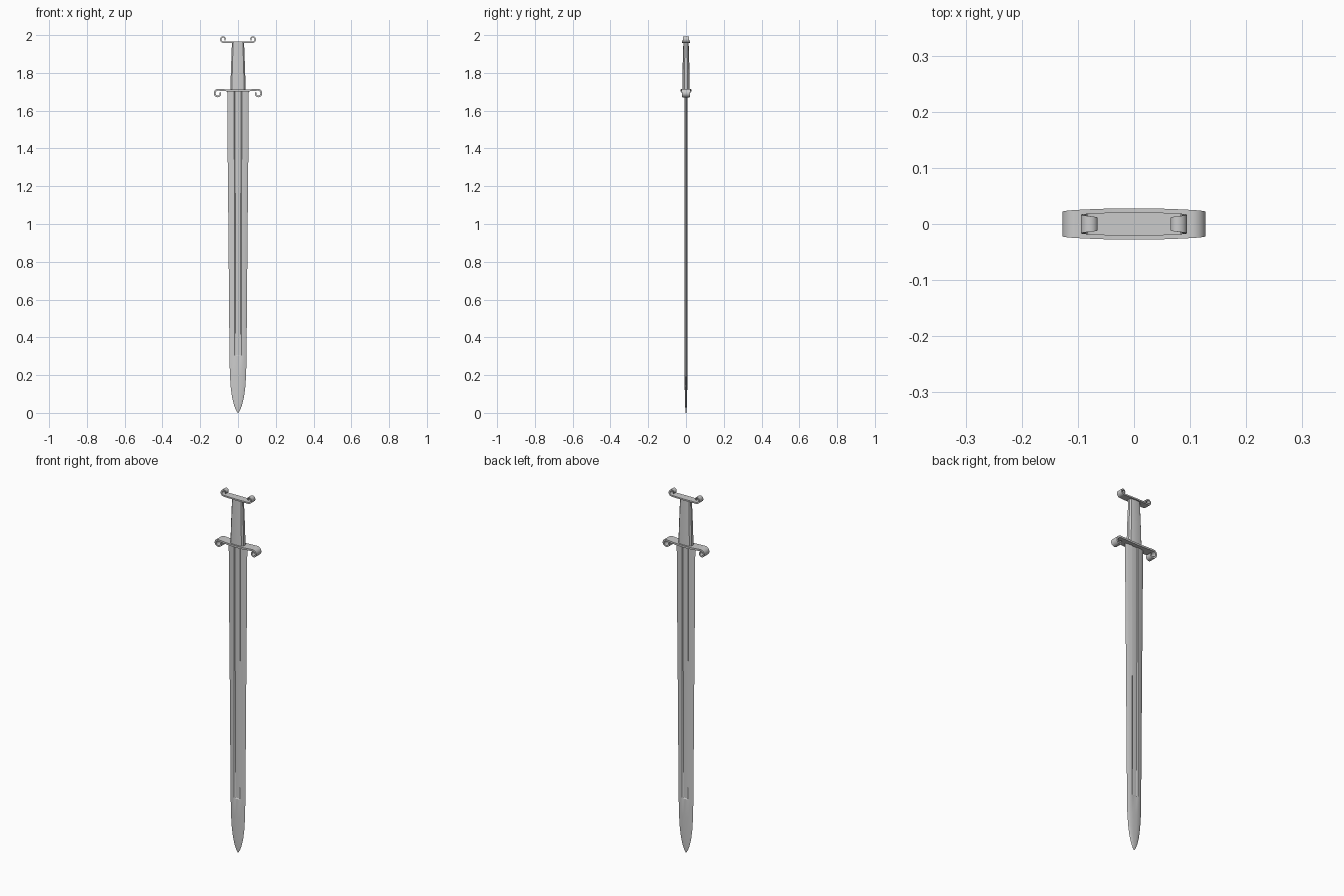
import bpy, bmesh, math

if "Cube" in bpy.data.objects:
    bpy.data.objects.remove(bpy.data.objects["Cube"])


def finish(name, rings, angle=35):
    """Skin a list of closed rings, cap both ends and shade."""
    bm = bmesh.new()
    loops = [[bm.verts.new(p) for p in ring] for ring in rings]
    n = len(loops[0])
    for a, b in zip(loops, loops[1:]):
        for i in range(n):
            j = (i + 1) % n
            bm.faces.new((a[i], a[j], b[j], b[i]))
    bm.faces.new(loops[0])
    bm.faces.new(loops[-1])
    bmesh.ops.remove_doubles(bm, verts=bm.verts, dist=1e-5)
    bmesh.ops.recalc_face_normals(bm, faces=bm.faces)
    mesh = bpy.data.meshes.new(name)
    bm.to_mesh(mesh)
    bm.free()
    obj = bpy.data.objects.new(name, mesh)
    bpy.context.collection.objects.link(obj)
    bpy.ops.object.select_all(action='DESELECT')
    obj.select_set(True)
    bpy.context.view_layer.objects.active = obj
    bpy.ops.object.shade_smooth_by_angle(angle=math.radians(angle))
    return obj


def blade_ring(z, w, t, groove, depth):
    """Lens-shaped section with a sunken central groove on both faces."""
    def lens(x):
        return t * (1 - (x / w) ** 2) + 0.0008
    g = min(groove, w * 0.4)
    half = [(w, 0), (w * 0.8, lens(w * 0.8)), ((w + g) / 2, lens((w + g) / 2)),
            (g, lens(g)), (g * 0.75, lens(g) - depth), (0, lens(0) - depth)]
    quarter = half + [(-x, y) for x, y in half[-2::-1]]
    ring = quarter + [(x, -y) for x, y in quarter[-2:0:-1]]
    return [(x, y, z) for x, y in ring]


# Blade: z, half width, half thickness, groove half width, groove depth
finish("blade", [blade_ring(*s) for s in [
    (0.0, 0.001, 0.0005, 0.018, 0), (0.015, 0.011, 0.002, 0.018, 0),
    (0.04, 0.021, 0.004, 0.018, 0), (0.08, 0.031, 0.005, 0.018, 0),
    (0.13, 0.038, 0.006, 0.018, 0), (0.2, 0.043, 0.007, 0.018, 0),
    (0.3, 0.045, 0.0075, 0.018, 0), (0.305, 0.0451, 0.0075, 0.018, 0.003),
    (1.0, 0.051, 0.008, 0.019, 0.004), (1.4, 0.055, 0.008, 0.02, 0.004),
    (1.71, 0.057, 0.008, 0.02, 0.004)]], 25)


# Grip: flattened, tapering, bevelled section
def grip_ring(z, w, d):
    q = [(w, d * 0.4), (w * 0.8, d * 0.85), (w * 0.4, d)]
    top = q + [(-x, y) for x, y in reversed(q)]
    return [(x, y, z) for x, y in top + [(-x, -y) for x, y in top]]


finish("grip", [grip_ring(1.705, 0.041, 0.02), grip_ring(1.83, 0.037, 0.018),
                grip_ring(1.962, 0.032, 0.014)])


def scroll_bar(name, z, cx, r, rise, thick, mid_d, bend_d, end_d, up, turn):
    """Flat bar along x with both ends rolled into scrolls (up = 1 or -1)."""
    side = []  # x, z, half depth, half thickness, normal
    for i in range(5):
        f = i / 5
        side.append((cx * f, z + rise * f * f,
                     mid_d + (bend_d - mid_d) * f * f, thick / 2, (0, -up)))
    steps = 20
    zc = z + rise + up * r
    for i in range(steps + 1):
        f = i / steps
        a = math.radians(turn) * f
        rad = r * (1 - 0.5 * f)
        nx, nz = math.sin(a), -up * math.cos(a)
        side.append((cx + nx * rad, zc + nz * rad,
                     bend_d + (end_d - bend_d) * f,
                     thick / 2 * (1 - 0.3 * f), (nx, nz)))
    path = [(-x, pz, d, h, (-n[0], n[1])) for x, pz, d, h, n in side[:0:-1]] + side
    rings = [[(x + s * h * n[0], y * d, pz + s * h * n[1])
              for s, y in ((1, -1), (1, 1), (-1, 1), (-1, -1))]
             for x, pz, d, h, n in path]
    return finish(name, rings)


# Guard curls down, pommel curls up
scroll_bar("cross_guard", 1.706, 0.105, 0.021, 0.005, 0.010,
           0.028, 0.025, 0.014, -1, 310)
scroll_bar("pommel", 1.962, 0.077, 0.0165, 0.0, 0.008,
           0.021, 0.019, 0.010, 1, 310)
